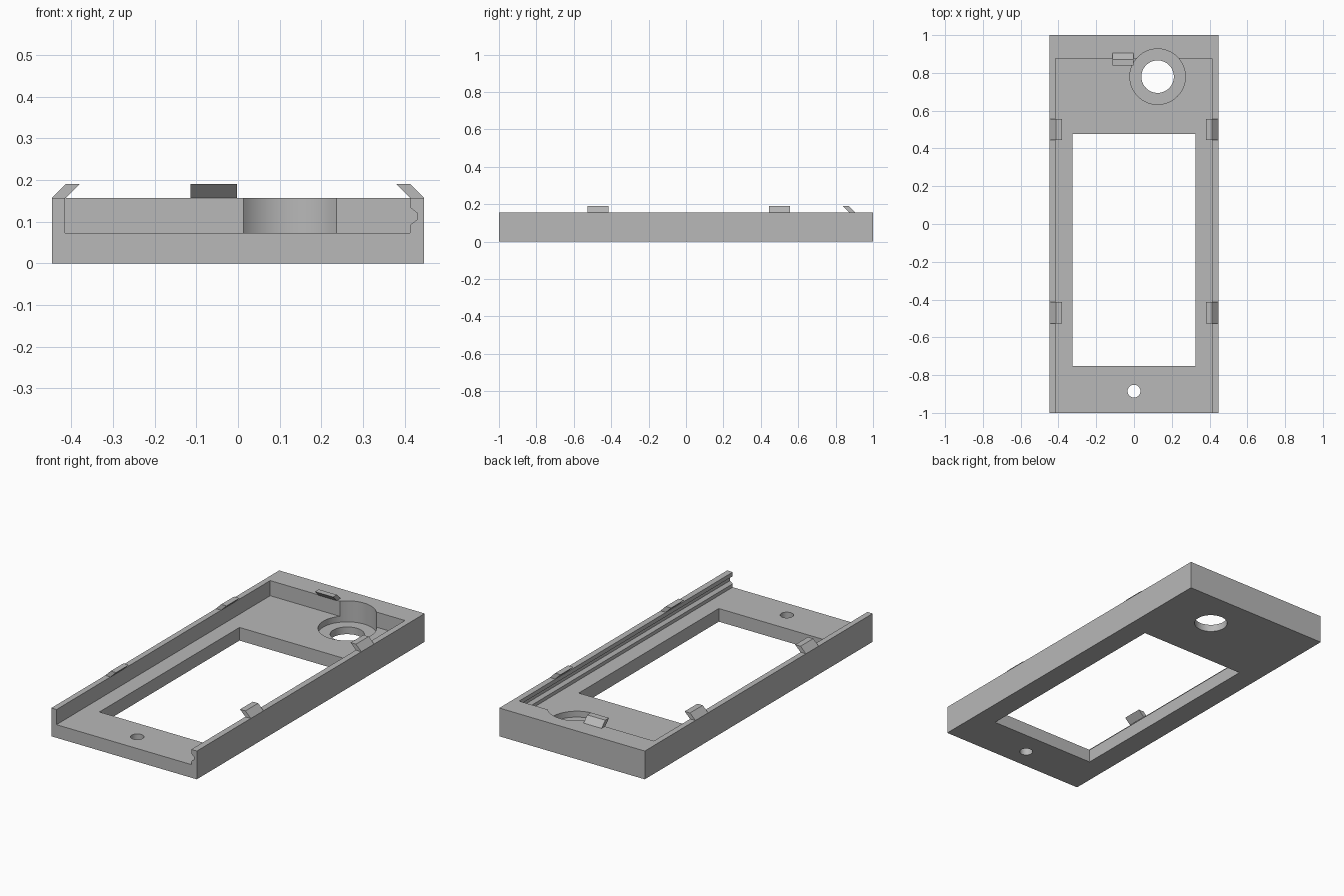
import bpy, bmesh
from mathutils import Matrix, Vector

cube = bpy.data.objects.get("Cube")
if cube:
    bpy.data.objects.remove(cube)

grey = bpy.data.materials.new("plain grey")
grey.use_nodes = True
colour = (0.48, 0.48, 0.48, 1)
grey.diffuse_color = colour
grey.node_tree.nodes["Principled BSDF"].inputs["Base Color"].default_value = colour


def finish(name, bm):
    bmesh.ops.recalc_face_normals(bm, faces=bm.faces)
    mesh = bpy.data.meshes.new(name)
    bm.to_mesh(mesh)
    bm.free()
    mesh.materials.append(grey)
    obj = bpy.data.objects.new(name, mesh)
    bpy.context.collection.objects.link(obj)
    return obj


def box(name, low, high):
    low, high = Vector(low), Vector(high)
    bm = bmesh.new()
    bmesh.ops.create_cube(bm, size=1)
    bmesh.ops.scale(bm, vec=high - low, verts=bm.verts)
    bmesh.ops.translate(bm, vec=(low + high) / 2, verts=bm.verts)
    return finish(name, bm)


def cylinder(name, x, y, radius, low, high):
    bm = bmesh.new()
    bmesh.ops.create_cone(bm, cap_ends=True, segments=64, radius1=radius,
                          radius2=radius, depth=high - low,
                          matrix=Matrix.Translation((x, y, (low + high) / 2)))
    return finish(name, bm)


def prism(name, profile, start, end, along):
    """Extrude a profile of (across, z) points along the x or y axis."""
    bm = bmesh.new()
    place = (lambda a, z: (a, start, z)) if along == "y" else (lambda a, z: (start, a, z))
    face = bm.faces.new([bm.verts.new(place(a, z)) for a, z in profile])
    new = bmesh.ops.extrude_face_region(bm, geom=[face])["geom"]
    step = Vector((0, end - start, 0) if along == "y" else (end - start, 0, 0))
    bmesh.ops.translate(bm, vec=step,
                        verts=[v for v in new if isinstance(v, bmesh.types.BMVert)])
    return finish(name, bm)


WALL_TOP, FLOOR = 0.157, 0.073
HOLE_X, HOLE_Y = 0.125, 0.78

# Tray body
body = box("tray_body", (-0.447, -1, 0), (0.447, 1, WALL_TOP))

# Cavity open at the front, window, holes and side groove
groove = [(0.40, 0.085), (0.413, 0.092), (0.43, 0.105),
          (0.43, 0.121), (0.413, 0.134), (0.40, 0.141)]
cutters = [
    box("cavity_cutter", (-0.415, -1.1, FLOOR), (0.413, 0.875, 0.3)),
    box("window_cutter", (-0.325, -0.752, -0.1), (0.325, 0.477, 0.2)),
    cylinder("counterbore_cutter", HOLE_X, HOLE_Y, 0.147, 0.04, 0.3),
    cylinder("large_hole_cutter", HOLE_X, HOLE_Y, 0.086, -0.1, 0.2),
    cylinder("screw_hole_cutter", 0, -0.885, 0.034, -0.1, 0.2),
    prism("groove_cutter", groove, -1.1, 0.875, "y"),
]
for cutter in cutters:
    cutter.hide_render = True
    mod = body.modifiers.new(cutter.name, "BOOLEAN")
    mod.operation, mod.solver, mod.object = "DIFFERENCE", "EXACT", cutter
bpy.ops.object.select_all(action="DESELECT")
bpy.context.view_layer.objects.active = body
body.select_set(True)
for cutter in cutters:
    bpy.ops.object.modifier_apply(modifier=cutter.name)
    bpy.data.objects.remove(cutter)
bpy.ops.object.shade_smooth_by_angle()

# Slanted snap clips on both side walls
clip = [(0.447, WALL_TOP), (0.414, 0.19), (0.381, 0.19), (0.414, WALL_TOP)]
for side, sign in (("left", 1), ("right", -1)):
    for place, y in (("front", -0.47), ("back", 0.5)):
        prism(f"{side}_{place}_clip", [(sign * a, z) for a, z in clip],
              y - 0.056, y + 0.056, "y")

# Slanted snap clip on the back wall
prism("back_wall_clip", [(0.904, WALL_TOP), (0.871, 0.19), (0.838, 0.19), (0.871, WALL_TOP)],
      -0.114, -0.003, "x")
